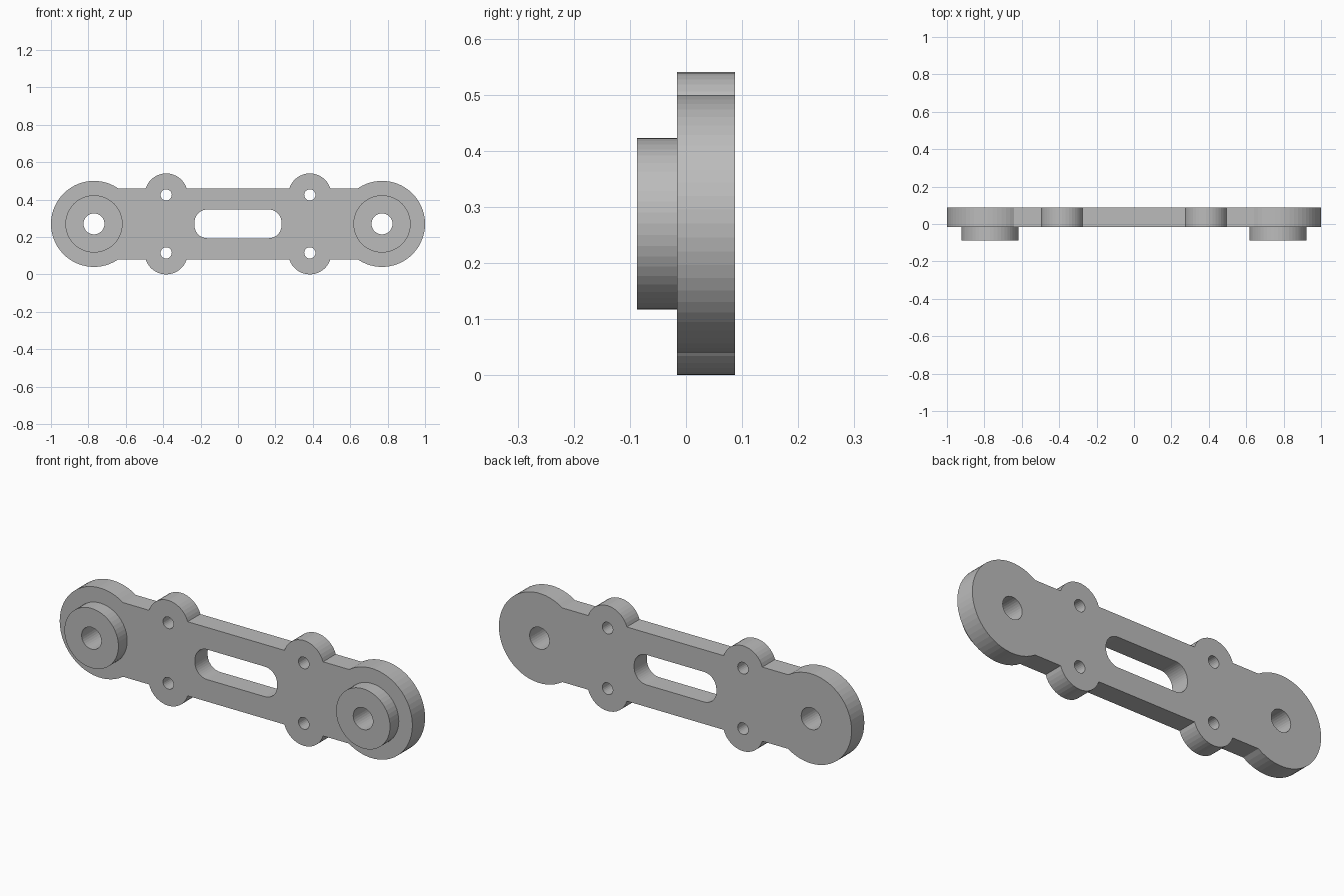
import bpy
import bmesh
from math import sin, cos, asin, pi

cube = bpy.data.objects.get("Cube")
if cube:
    bpy.data.objects.remove(cube, do_unlink=True)

# Main dimensions
MID_Z = 0.27
FRONT, SHOULDER, BACK = -0.087, -0.016, 0.087
END_X, END_R = 0.77, 0.23
BOSS_R, BORE_R = 0.153, 0.056
BAR_H = 0.19
EAR_X, EAR_Z, EAR_R, PIN_R = 0.384, 0.155, 0.115, 0.03
SLOT_X, SLOT_H, SLOT_R = 0.233, 0.077, 0.07

steel = bpy.data.materials.new("light grey metal")
steel.use_nodes = True
GREY = (0.5, 0.5, 0.5, 1)
steel.diffuse_color = GREY
steel.node_tree.nodes["Principled BSDF"].inputs["Base Color"].default_value = GREY


def arc(cx, cy, r, a0, a1, n):
    return [(cx + r * cos(a0 + (a1 - a0) * i / n),
             cy + r * sin(a0 + (a1 - a0) * i / n)) for i in range(n + 1)]


def circle(cx, cy, r, n=48):
    return arc(cx, cy, r, 0, 2 * pi, n)[:-1]


def extrude_profile(name, loops, y0, y1):
    """Fill the outline minus its holes and extrude it from y0 to y1."""
    curve = bpy.data.curves.new(name + "_profile", "CURVE")
    curve.dimensions = "2D"
    curve.fill_mode = "BOTH"
    curve.extrude = (y1 - y0) / 2
    for loop in loops:
        spline = curve.splines.new("POLY")
        spline.points.add(len(loop) - 1)
        for point, (x, y) in zip(spline.points, loop):
            point.co = (x, y, 0, 1)
        spline.use_cyclic_u = True
    helper = bpy.data.objects.new(name + "_profile", curve)
    bpy.context.collection.objects.link(helper)
    bpy.context.view_layer.update()
    graph = bpy.context.evaluated_depsgraph_get()
    mesh = bpy.data.meshes.new_from_object(helper.evaluated_get(graph))
    bpy.data.objects.remove(helper, do_unlink=True)
    bpy.data.curves.remove(curve)

    # Weld caps to walls and dissolve the flat cap triangulation
    bm = bmesh.new()
    bm.from_mesh(mesh)
    bmesh.ops.remove_doubles(bm, verts=bm.verts, dist=1e-5)
    bmesh.ops.recalc_face_normals(bm, faces=bm.faces)
    bm.to_mesh(mesh)
    bm.free()
    mesh.materials.clear()
    mesh.materials.append(steel)
    for poly in mesh.polygons:
        poly.use_smooth = False
        poly.material_index = 0
    obj = bpy.data.objects.new(name, mesh)
    obj.rotation_euler = (pi / 2, 0, 0)
    obj.location = (0, (y0 + y1) / 2, MID_Z)
    bpy.context.collection.objects.link(obj)
    return obj


# Link plate outline: one quarter, mirrored twice
end_angle = asin(BAR_H / END_R)
ear_angle = asin((BAR_H - EAR_Z) / EAR_R)
quarter = arc(END_X, 0, END_R, 0, pi - end_angle, 20)
quarter += arc(EAR_X, EAR_Z, EAR_R, ear_angle, pi - ear_angle, 16)
half = quarter + [(-x, y) for x, y in reversed(quarter)]
outline = half + [(x, -y) for x, y in reversed(half[1:-1])]

# Central slot with rounded ends
slot = []
for k, (sx, sy) in enumerate([(1, 1), (-1, 1), (-1, -1), (1, -1)]):
    slot += arc(sx * (SLOT_X - SLOT_R), sy * (SLOT_H - SLOT_R), SLOT_R,
                k * pi / 2, (k + 1) * pi / 2, 10)

# Pin holes in the ears and bores in the round ends
holes = [circle(sx * EAR_X, sy * EAR_Z, PIN_R, 24)
         for sx in (-1, 1) for sy in (-1, 1)]
bores = [circle(sx * END_X, 0, BORE_R, 32) for sx in (-1, 1)]
extrude_profile("link_plate", [outline, slot] + holes + bores, SHOULDER, BACK)

# Raised bosses on the front of each end
for side, sx in (("left", 1), ("right", -1)):
    extrude_profile(side + "_boss",
                    [circle(sx * END_X, 0, BOSS_R),
                     circle(sx * END_X, 0, BORE_R, 32)], FRONT, SHOULDER)
